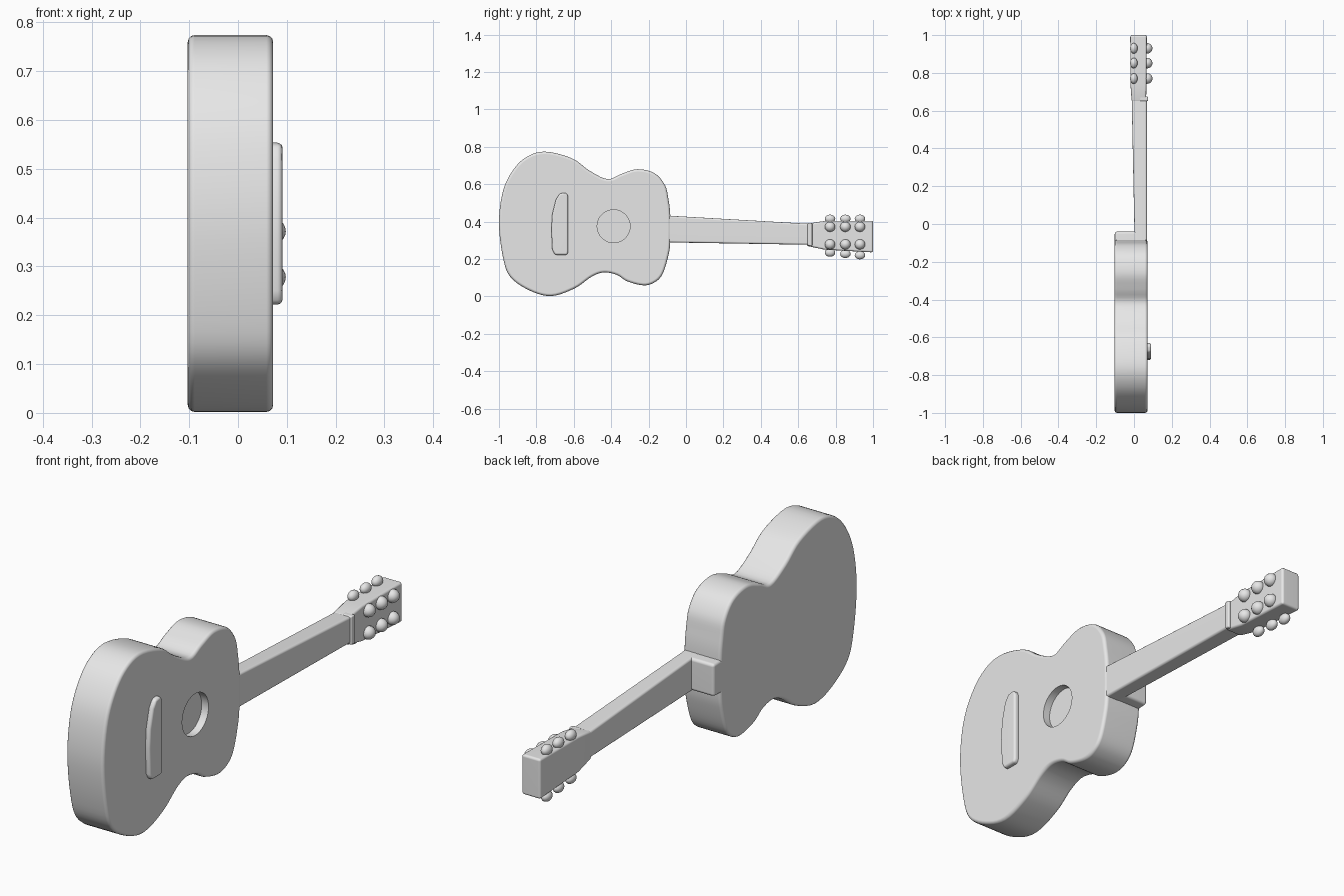
import bpy, bmesh, math
from mathutils import Vector

if "Cube" in bpy.data.objects:
    bpy.data.objects.remove(bpy.data.objects["Cube"])

grey = bpy.data.materials.new("plain grey")
grey.diffuse_color = (0.8, 0.8, 0.8, 1)
grey.use_nodes = True
grey.node_tree.nodes["Principled BSDF"].inputs["Base Color"].default_value = grey.diffuse_color


def finish(name, bm, bevel=0.0, segments=3, cutter=None):
    """Turn a bmesh into a smooth-shaded object, optionally cut and with rounded edges."""
    bmesh.ops.recalc_face_normals(bm, faces=bm.faces)
    if bevel:
        edges = [e for e in bm.edges if e.calc_face_angle(0) > math.radians(40)]
        bmesh.ops.bevel(bm, geom=edges, offset=bevel, segments=segments,
                        profile=0.5, affect='EDGES', clamp_overlap=True)
    mesh = bpy.data.meshes.new(name)
    bm.to_mesh(mesh)
    bm.free()
    mesh.materials.append(grey)
    obj = bpy.data.objects.new(name, mesh)
    bpy.context.collection.objects.link(obj)
    bpy.ops.object.select_all(action='DESELECT')
    obj.select_set(True)
    bpy.context.view_layer.objects.active = obj
    if cutter:
        cut = obj.modifiers.new("cut", 'BOOLEAN')
        cut.operation = 'DIFFERENCE'
        cut.solver = 'EXACT'
        cut.object = cutter
        bpy.ops.object.modifier_apply(modifier=cut.name)
        bpy.data.objects.remove(cutter, do_unlink=True)
    bpy.ops.object.shade_smooth_by_angle(angle=math.radians(35))
    obj.modifiers.new("flat caps", 'WEIGHTED_NORMAL').keep_sharp = True
    return obj


def prism(name, outline, x0, x1, bevel, cutter=None):
    """Extrude a (y, z) outline along x."""
    bm = bmesh.new()
    face = bm.faces.new([bm.verts.new((x0, y, z)) for y, z in outline])
    top = bmesh.ops.extrude_face_region(bm, geom=[face])["geom"]
    bmesh.ops.translate(bm, vec=(x1 - x0, 0, 0),
                        verts=[v for v in top if isinstance(v, bmesh.types.BMVert)])
    return finish(name, bm, bevel, cutter=cutter)


def loft(name, stations, bevel):
    """Join rectangles given as (y, x0, x1, z0, z1)."""
    bm = bmesh.new()
    rings = [[bm.verts.new(p) for p in
              ((a, y, c), (b, y, c), (b, y, d), (a, y, d))]
             for y, a, b, c, d in stations]
    for r, s in zip(rings, rings[1:]):
        for i in range(4):
            j = (i + 1) % 4
            bm.faces.new((r[i], r[j], s[j], s[i]))
    bm.faces.new(rings[0])
    bm.faces.new(rings[-1])
    return finish(name, bm, bevel)


def smooth_loop(points, steps=5):
    """Closed Catmull-Rom curve through the points."""
    pts = [Vector(p) for p in points]
    out, n = [], len(points)
    for i in range(n):
        a, b, c, d = (pts[(i + k) % n] for k in (-1, 0, 1, 2))
        for s in range(steps):
            t = s / steps
            out.append(0.5 * (2 * b + (c - a) * t + (2 * a - 5 * b + 4 * c - d) * t ** 2
                              + (3 * b - a - 3 * c + d) * t ** 3))
    return out


def knob(name, center, radii):
    bm = bmesh.new()
    bmesh.ops.create_uvsphere(bm, u_segments=16, v_segments=10, radius=1)
    bmesh.ops.scale(bm, vec=radii, verts=bm.verts)
    bmesh.ops.translate(bm, vec=center, verts=bm.verts)
    return finish(name, bm)


# Hollow body with a shallow round sound hole
body_outline = [
    (-1.0, 0.39), (-0.983, 0.545), (-0.94, 0.652), (-0.864, 0.738), (-0.757, 0.774),
    (-0.61, 0.738), (-0.516, 0.672), (-0.42, 0.627), (-0.345, 0.655), (-0.26, 0.68),
    (-0.168, 0.658), (-0.112, 0.594), (-0.094, 0.52), (-0.084, 0.433), (-0.084, 0.29),
    (-0.096, 0.21), (-0.126, 0.118), (-0.168, 0.075), (-0.227, 0.059), (-0.313, 0.08),
    (-0.37, 0.115), (-0.44, 0.128), (-0.505, 0.105), (-0.595, 0.043), (-0.72, 0.002),
    (-0.837, 0.032), (-0.94, 0.105), (-0.98, 0.215)]
hole = [(-0.387 + 0.088 * math.cos(i * math.tau / 48),
         0.375 + 0.088 * math.sin(i * math.tau / 48)) for i in range(48)]
hole_cutter = prism("hole_cutter", hole, 0.04, 0.2, 0)
hole_cutter.hide_render = True
prism("body", smooth_loop(body_outline), -0.103, 0.072, 0.014, cutter=hole_cutter)

# Bridge with a bowed rear edge
bridge = [(-0.63, 0.54), (-0.645, 0.555), (-0.675, 0.55), (-0.695, 0.52), (-0.715, 0.44),
          (-0.72, 0.36), (-0.715, 0.25), (-0.70, 0.222), (-0.635, 0.222), (-0.63, 0.24)]
prism("bridge", bridge, 0.06, 0.091, 0.01)

# Neck, heel, nut and headstock
loft("neck", [(-0.12, 0.004, 0.069, 0.289, 0.433),
              (0.66, -0.012, 0.068, 0.276, 0.388)], 0.01)
loft("heel", [(-0.12, -0.102, 0.02, 0.289, 0.432),
              (-0.04, -0.102, 0.02, 0.292, 0.428)], 0.012)
loft("nut", [(0.65, 0.03, 0.075, 0.272, 0.392),
             (0.675, 0.03, 0.075, 0.268, 0.392)], 0.006)
loft("headstock", [(0.645, -0.012, 0.064, 0.27, 0.388),
                   (0.74, -0.019, 0.066, 0.25, 0.403),
                   (1.0, -0.02, 0.068, 0.235, 0.404)], 0.01)

# Tuning pegs: two rows on the face, two rows on the edges
for i, y in enumerate((0.77, 0.852, 0.93)):
    drop = 0.007 * i
    for side, z in (("upper", 0.372), ("lower", 0.278)):
        knob(f"{side}_face_peg_{i + 1}", (0.07, y, z), (0.028, 0.028, 0.027))
    knob(f"upper_edge_peg_{i + 1}", (-0.001, y, 0.415), (0.02, 0.028, 0.022))
    knob(f"lower_edge_peg_{i + 1}", (-0.001, y, 0.234 - drop), (0.02, 0.028, 0.022))
